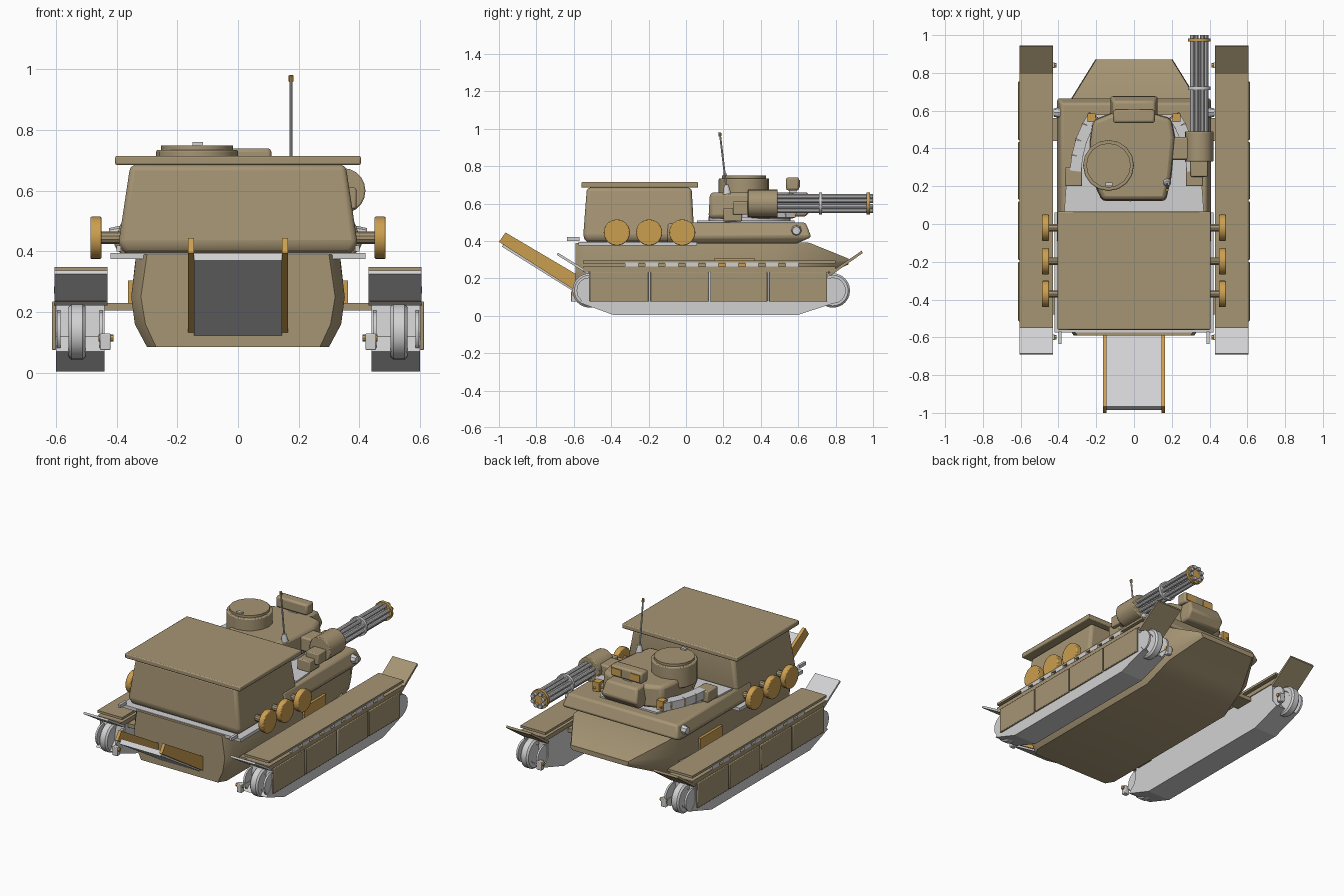
import bpy, bmesh, math
from mathutils import Vector, Matrix


def material(name, rgb):
    m = bpy.data.materials.new(name)
    m.diffuse_color = (*rgb, 1)
    return m


TAN = material("tan paint", (0.38, 0.30, 0.175))
GREY = material("light grey metal", (0.64, 0.64, 0.65))
GOLD = material("ochre", (0.60, 0.345, 0.08))


def finish(bm, name, mat, bevel=0, seg=2, smooth=True):
    bmesh.ops.recalc_face_normals(bm, faces=bm.faces)
    me = bpy.data.meshes.new(name)
    bm.to_mesh(me)
    bm.free()
    me.materials.append(mat)
    ob = bpy.data.objects.new(name, me)
    bpy.context.collection.objects.link(ob)
    if bevel:
        b = ob.modifiers.new("bevel", 'BEVEL')
        b.width, b.segments, b.limit_method = bevel, seg, 'ANGLE'
    if smooth:
        bpy.context.view_layer.objects.active = ob
        ob.select_set(True)
        bpy.ops.object.shade_smooth_by_angle(angle=math.radians(35))
        ob.select_set(False)
    return ob


def loft(name, mat, rings, **kw):
    """Skin closed rings of 3D points and cap both ends."""
    bm = bmesh.new()
    vs = [[bm.verts.new(p) for p in r] for r in rings]
    n = len(vs[0])
    for a, b in zip(vs, vs[1:]):
        for i in range(n):
            j = (i + 1) % n
            bm.faces.new((a[i], a[j], b[j], b[i]))
    bm.faces.new(vs[0])
    bm.faces.new(vs[-1])
    return finish(bm, name, mat, **kw)


def rect(x0, x1, y0, y1, z):
    return [(x0, y0, z), (x1, y0, z), (x1, y1, z), (x0, y1, z)]


def box(name, mat, x0, x1, y0, y1, z0, z1, **kw):
    return loft(name, mat, [rect(x0, x1, y0, y1, z0), rect(x0, x1, y0, y1, z1)], **kw)


def side_prism(name, mat, x0, x1, yz, **kw):
    return loft(name, mat, [[(x, y, z) for y, z in yz] for x in (x0, x1)], **kw)


def top_prism(name, mat, z0, z1, xy, top=1.0, **kw):
    cx = sum(p[0] for p in xy) / len(xy)
    cy = sum(p[1] for p in xy) / len(xy)
    return loft(name, mat, [[(x, y, z0) for x, y in xy],
                            [(cx + (x - cx) * top, cy + (y - cy) * top, z1) for x, y in xy]], **kw)


def rod(name, mat, a, b, r, n=16, r2=None, **kw):
    a, b = Vector(a), Vector(b)
    bm = bmesh.new()
    rot = (b - a).to_track_quat('Z', 'Y').to_matrix().to_4x4()
    bmesh.ops.create_cone(bm, cap_ends=True, segments=n, radius1=r, radius2=r if r2 is None else r2,
                          depth=(b - a).length, matrix=Matrix.Translation((a + b) / 2) @ rot)
    return finish(bm, name, mat, **kw)


# Lower hull with bulging sides and a wedge nose
def hull_ring(y, pts):
    return [(x, y, z) for x, z in pts] + [(-x, y, z) for x, z in reversed(pts)]


loft("lower_hull", TAN, [
    hull_ring(-0.59, [(0.30, 0.39), (0.32, 0.25), (0.305, 0.16), (0.27, 0.085)]),
    hull_ring(-0.54, [(0.335, 0.39), (0.352, 0.25), (0.34, 0.16), (0.30, 0.085)]),
    hull_ring(0.48, [(0.335, 0.40), (0.352, 0.25), (0.34, 0.16), (0.30, 0.085)]),
    hull_ring(0.66, [(0.33, 0.39), (0.335, 0.29), (0.32, 0.22), (0.28, 0.175)]),
    hull_ring(0.87, [(0.20, 0.305), (0.205, 0.295), (0.20, 0.285), (0.19, 0.275)])])

# Upper deck, cabin and roof
loft("upper_deck", TAN, [rect(-0.38, 0.38, -0.1, 0.59, 0.385),
                         rect(-0.41, 0.41, -0.1, 0.67, 0.42),
                         rect(-0.385, 0.385, -0.1, 0.64, 0.498)], bevel=0.012)
box("cabin_ledge", GREY, -0.42, 0.42, -0.575, 0.06, 0.375, 0.395)
loft("cabin", TAN, [rect(-0.37, 0.37, -0.53, 0.03, 0.39),
                    rect(-0.395, 0.395, -0.55, 0.045, 0.42),
                    rect(-0.355, 0.355, -0.53, 0.03, 0.685)], bevel=0.04, seg=3)
box("roof", TAN, -0.405, 0.405, -0.56, 0.065, 0.685, 0.715, bevel=0.006)
top_prism("deck_plate", GREY, 0.495, 0.508,
          [(-0.37, 0.06), (0.37, 0.06), (0.36, 0.2), (0.28, 0.38), (0.2, 0.58),
           (-0.2, 0.58), (-0.28, 0.38), (-0.36, 0.2)])

# Turret with cupola, mantlet and sight
rod("turret_ring", GREY, (-0.02, 0.34, 0.5), (-0.02, 0.34, 0.53), 0.22, 32)
top_prism("turret", TAN, 0.52, 0.66,
          [(-0.17, 0.12), (0.17, 0.12), (0.2, 0.25), (0.22, 0.46), (0.2, 0.56),
           (0.1, 0.59), (-0.12, 0.59), (-0.22, 0.55), (-0.235, 0.45), (-0.24, 0.27)], top=0.97, bevel=0.02)
rod("cupola", TAN, (-0.135, 0.31, 0.6), (-0.135, 0.31, 0.735), 0.135, 16, bevel=0.006)
rod("cupola_lid", TAN, (-0.135, 0.31, 0.73), (-0.135, 0.31, 0.75), 0.118, 16)
box("lid_handle", GREY, -0.15, -0.115, 0.2, 0.22, 0.745, 0.76)
loft("mantlet", TAN, [rect(-0.12, 0.12, 0.52, 0.64, 0.53), rect(-0.125, 0.125, 0.52, 0.68, 0.58),
                      rect(-0.11, 0.11, 0.52, 0.65, 0.66)], bevel=0.012)
box("sight", TAN, -0.11, 0.11, 0.535, 0.605, 0.67, 0.74, bevel=0.012)
box("sight_post", GREY, -0.03, 0.03, 0.55, 0.59, 0.64, 0.68)
for x in (-0.065, 0.065):
    box("sight_lens", GOLD, x - 0.035, x + 0.035, 0.6, 0.609, 0.685, 0.725)

# Antenna
rod("antenna_base", GREY, (0.175, 0.22, 0.65), (0.175, 0.215, 0.7), 0.022, 12, r2=0.012)
rod("antenna", GREY, (0.175, 0.215, 0.69), (0.175, 0.183, 0.96), 0.005, 8)
rod("antenna_tip", GOLD, (0.175, 0.183, 0.96), (0.175, 0.18, 0.98), 0.008, 8)

# Rotary gun
GX, GZ = 0.345, 0.6
rod("gun_housing", TAN, (GX, 0.33, GZ), (GX, 0.49, GZ), 0.075, 20, bevel=0.005)
box("gun_mount", TAN, 0.17, 0.31, 0.34, 0.46, 0.55, 0.64, bevel=0.01)
box("gun_feed", TAN, 0.3, 0.39, 0.25, 0.34, 0.54, 0.61, bevel=0.006)
for i in range(8):
    a = math.tau * (i + 0.5) / 8
    x, z = GX + 0.041 * math.cos(a), GZ + 0.041 * math.sin(a)
    rod("barrel", GREY, (x, 0.48, z), (x, 1.0, z), 0.012, 10)
rod("barrel_core", GREY, (GX, 0.48, GZ), (GX, 0.97, GZ), 0.014, 10)
rod("barrel_clamp", GREY, (GX, 0.71, GZ), (GX, 0.728, GZ), 0.06, 20)
rod("muzzle_clamp", GOLD, (GX, 0.965, GZ), (GX, 0.983, GZ), 0.06, 20)

# Ammunition chutes curving round the turret
for s in (-1, 1):
    path = [(0.31, 0.28), (0.30, 0.36), (0.28, 0.44), (0.245, 0.52), (0.215, 0.57)]
    for k, (p, q) in enumerate(zip(path, path[1:])):
        a, b = Vector((s * p[0], p[1], 0.55)), Vector((s * q[0], q[1], 0.55))
        side = (b - a).normalized().cross(Vector((0, 0, 1))) * 0.03
        up = Vector((0, 0, 0.026))
        loft("ammo_chute", GREY, [[c + side + up, c - side + up, c - side - up, c + side - up] for c in (a, b)])
        rod("chute_joint", GOLD, b - side * 1.04, b + side * 1.04, 0.008, 8)
    box("chute_end", GOLD, s * 0.225 - 0.022, s * 0.225 + 0.022, 0.54, 0.585, 0.53, 0.59)
    box("ammo_box", TAN, s * 0.32 - 0.045, s * 0.32 + 0.045, 0.2, 0.3, 0.505, 0.575, bevel=0.006)

# Folded ramp
PANEL = [(-0.985, 0.37), (-0.965, 0.395), (-0.57, 0.15), (-0.585, 0.12)]
side_prism("ramp_panel", GREY, -0.145, 0.145, PANEL)
for s in (-1, 1):
    side_prism("ramp_rail", GOLD, s * 0.145, s * 0.165,
               [(-1.0, 0.395), (-0.965, 0.445), (-0.575, 0.215), (-0.585, 0.13)])


def wheel(s, y):
    """Rounded end wheel with hub."""
    bm = bmesh.new()
    prof = [(0.05, 0.018), (0.058, 0.028), (0.082, 0.028), (0.092, 0.018)]
    prof += [(r, -w) for r, w in reversed(prof)]
    vs = []
    for i in range(24):
        a = math.tau * i / 24
        vs.append([bm.verts.new((s * 0.53 + w, y + r * math.cos(a), 0.135 + r * math.sin(a))) for r, w in prof])
    for i in range(24):
        for j in range(8):
            k, l = (i + 1) % 24, (j + 1) % 8
            bm.faces.new((vs[i][j], vs[i][l], vs[k][l], vs[k][j]))
    finish(bm, "end_wheel", GREY)
    rod("wheel_hub", GREY, (s * 0.505, y, 0.135), (s * 0.555, y, 0.135), 0.055, 16)
    for x in (0.445, 0.585):
        rod("wheel_bracket", GREY, (s * x, y, 0.135), (s * (x + 0.012), y, 0.135), 0.07, 16)


# Track units, mirrored left and right
for s in (-1, 1):
    side_prism("track_body", GREY, s * 0.44, s * 0.6,
               [(-0.5, 0.25), (-0.52, 0.12), (-0.57, 0.07), (-0.39, 0.005), (0.6, 0.005),
                (0.8, 0.07), (0.76, 0.12), (0.76, 0.25)], smooth=False)
    for y in (-0.515, 0.785):
        wheel(s, y)
    for y0, y1 in ((-0.515, -0.2), (-0.19, 0.12), (0.13, 0.435), (0.445, 0.755)):
        box("skirt_panel", TAN, s * 0.6, s * 0.613, y0, y1, 0.075, 0.235, bevel=0.004)
    box("fender_base", TAN, s * 0.435, s * 0.605, -0.55, 0.8, 0.235, 0.262)
    for i in range(9):
        y = -0.29 + i * 0.107
        box("fender_spacer", GREY, s * 0.58, s * 0.607, y - 0.035, y + 0.035, 0.262, 0.285)
    box("fender_top", TAN, s * 0.43, s * 0.605, -0.55, 0.8, 0.28, 0.295)
    # Raised flaps at both ends
    side_prism("front_flap", GREY, s * 0.43, s * 0.605,
               [(-0.69, 0.325), (-0.685, 0.337), (-0.52, 0.235), (-0.525, 0.222)])
    side_prism("rear_flap", TAN, s * 0.43, s * 0.605,
               [(0.945, 0.335), (0.94, 0.348), (0.76, 0.225), (0.77, 0.212)])
    # Hull connectors, side plate and round floats
    for y in (-0.42, 0.5):
        box("track_arm", TAN, s * 0.32, s * 0.45, y - 0.06, y + 0.06, 0.205, 0.23)
    box("side_plate", GOLD, s * 0.34, s * 0.362, 0.15, 0.37, 0.225, 0.305)
    for y in (-0.37, -0.197, -0.02):
        rod("round_float", GOLD, (s * 0.45, y, 0.445), (s * 0.487, y, 0.445), 0.07, 24, bevel=0.005)
        rod("float_arm", TAN, (s * 0.37, y, 0.445), (s * 0.46, y, 0.445), 0.02, 10)
    # Lamps, tow hooks and step
    rod("lamp", GREY, (s * 0.39, 0.59, 0.455), (s * 0.425, 0.59, 0.455), 0.03, 8, r2=0.022)
    for y, d in ((-0.6, -1), (0.84, 1)):
        rod("hook_pin", GOLD, (s * 0.41, y, 0.115), (s * 0.46, y, 0.115), 0.012, 8)
        box("tow_hook", GREY, s * 0.42, s * 0.455, y - 0.015, y + 0.015, 0.075, 0.13, bevel=0.004)
        box("hook_link", GREY, s * 0.445, s * 0.46, y - d * 0.09, y, 0.105, 0.125)
    box("step", GREY, s * 0.385, s * 0.4, -0.635, -0.57, 0.4, 0.42)
